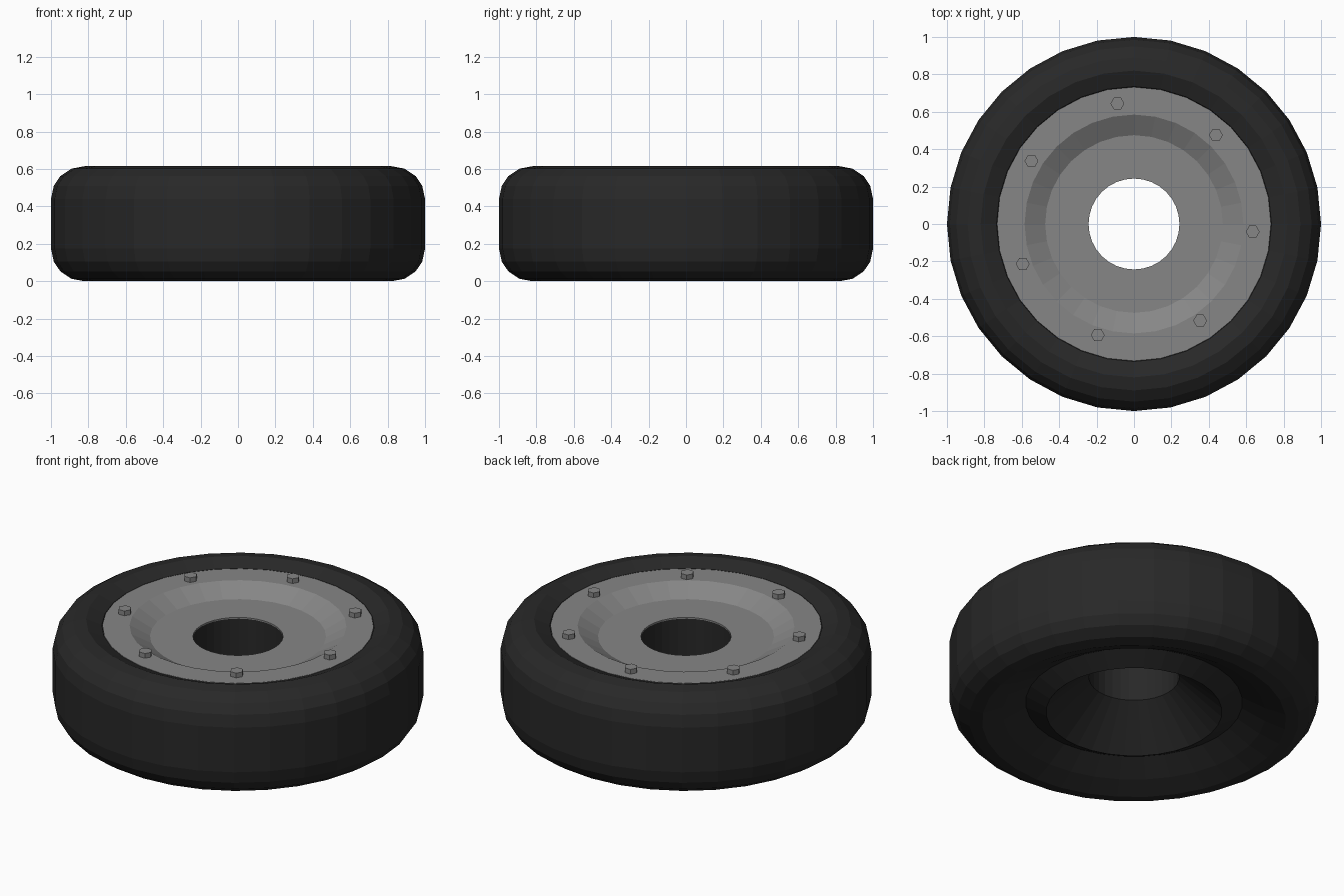
import bpy
import bmesh
from math import pi, cos, sin, radians
from mathutils import Matrix

SIDES = 32

cube = bpy.data.objects.get("Cube")
if cube:
    bpy.data.objects.remove(cube)


def material(name, rgb):
    mat = bpy.data.materials.new(name)
    mat.use_nodes = True
    colour = (*rgb, 1)
    mat.diffuse_color = colour
    bsdf = next(n for n in mat.node_tree.nodes if n.type == "BSDF_PRINCIPLED")
    bsdf.inputs["Base Color"].default_value = colour
    return mat


def finish(bm, name, mat):
    bmesh.ops.recalc_face_normals(bm, faces=bm.faces)
    mesh = bpy.data.meshes.new(name)
    bm.to_mesh(mesh)
    bm.free()
    mesh.materials.append(mat)
    obj = bpy.data.objects.new(name, mesh)
    bpy.context.collection.objects.link(obj)
    return obj


def lathe(name, profile, mat):
    """Turn a closed (radius, height) profile around the z axis."""
    bm = bmesh.new()
    rings = []
    for i in range(SIDES):
        a = 2 * pi * i / SIDES
        rings.append([bm.verts.new((r * cos(a), r * sin(a), z)) for r, z in profile])
    n = len(profile)
    for i in range(SIDES):
        here, there = rings[i], rings[(i + 1) % SIDES]
        for j in range(n):
            k = (j + 1) % n
            bm.faces.new((here[j], there[j], there[k], here[k]))
    return finish(bm, name, mat)


rubber = material("black rubber", (0.021, 0.021, 0.021))
steel = material("grey steel", (0.24, 0.24, 0.24))

HEIGHT = 0.615
PLATE = 0.008

# Dished face of the hub, from the centre hole to the rim
dish = [(0.243, 0.518), (0.475, 0.518), (0.585, 0.58), (0.732, 0.58)]
under_dish = [(r, z - PLATE) for r, z in dish]

# Rounded tyre shoulder, mirrored for the bottom
shoulder = [(0.82, HEIGHT), (0.89, 0.602), (0.95, 0.562), (0.985, 0.51), (1.0, 0.44)]
lower_shoulder = [(r, HEIGHT - z) for r, z in reversed(shoulder)]

# Underside: stepped ring and a cone leading into the centre hole
underside = [(0.71, 0.045), (0.585, 0.117), (0.475, 0.057), (0.243, 0.27)]

lathe("tyre", under_dish + [(0.735, 0.58)] + shoulder + lower_shoulder + underside, rubber)
lathe("hub_plate", dish + under_dish[::-1], steel)

# Ring of hexagonal bolts
BOLTS = 7
for i in range(BOLTS):
    a = radians(98) + 2 * pi * i / BOLTS
    bm = bmesh.new()
    bmesh.ops.create_cone(
        bm, cap_ends=True, segments=6, radius1=0.037, radius2=0.037, depth=0.04,
        matrix=Matrix.Rotation(pi / 2, 4, "Z"))
    bolt = finish(bm, f"bolt_{i + 1}", steel)
    bolt.location = (0.637 * cos(a), 0.637 * sin(a) + 0.013, 0.588)
